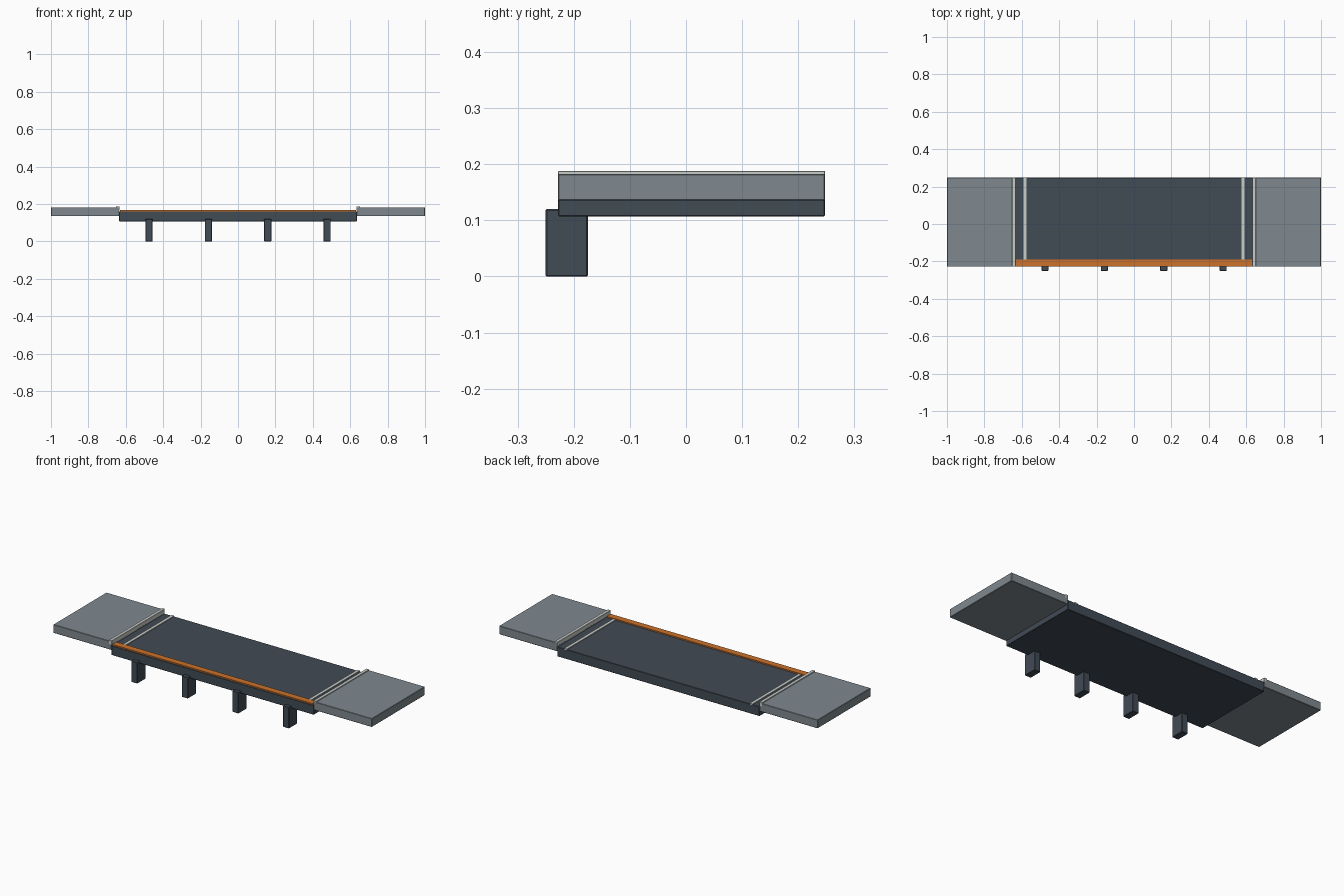
import bpy

if "Cube" in bpy.data.objects:
    bpy.data.objects.remove(bpy.data.objects["Cube"])


def material(name, rgb):
    m = bpy.data.materials.new(name)
    m.diffuse_color = (*rgb, 1)
    m.use_nodes = True
    m.node_tree.nodes["Principled BSDF"].inputs["Base Color"].default_value = m.diffuse_color
    return m


dark = material("dark_slate", (0.053, 0.070, 0.091))
grey = material("concrete_grey", (0.215, 0.250, 0.275))
pale = material("pale_line", (0.58, 0.61, 0.58))
orange = material("safety_orange", (0.60, 0.17, 0.025))


def box(name, lo, hi, mat, bevel=0.0):
    bpy.ops.mesh.primitive_cube_add(size=1, location=[(a + b) / 2 for a, b in zip(lo, hi)])
    ob = bpy.context.object
    ob.name = name
    ob.scale = [b - a for a, b in zip(lo, hi)]
    bpy.ops.object.transform_apply(location=False, rotation=False, scale=True)
    ob.data.materials.append(mat)
    if bevel:
        mod = ob.modifiers.new("edge_bevel", 'BEVEL')
        mod.width = bevel
        mod.segments = 1
    return ob


FRONT, BACK = -0.228, 0.248

# Main platform and the warning strip along its front edge
box("deck", (-0.635, FRONT, 0.107), (0.635, BACK, 0.161), dark, 0.002)
box("warning_strip", (-0.63, FRONT + 0.002, 0.159), (0.63, -0.19, 0.168), orange)

# Mirrored end slabs, joint lips and painted deck lines
for side, s in (("left", -1), ("right", 1)):
    def end_box(name, x0, x1, y0, z0, z1, mat, bevel=0.0):
        xa, xb = sorted((s * x0, s * x1))
        box(f"{side}_{name}", (xa, y0, z0), (xb, BACK, z1), mat, bevel)

    end_box("end_slab", 0.635, 1.0, FRONT, 0.135, 0.183, grey, 0.002)
    end_box("joint_lip", 0.633, 0.651, FRONT, 0.165, 0.188, pale, 0.001)
    end_box("deck_line", 0.574, 0.591, -0.19, 0.159, 0.165, pale)

# Support posts under the front edge
for i in range(4):
    x = -0.476 + i * 0.3175
    box(f"support_post_{i + 1}", (x - 0.019, -0.25, 0), (x + 0.019, -0.175, 0.12), dark, 0.002)
